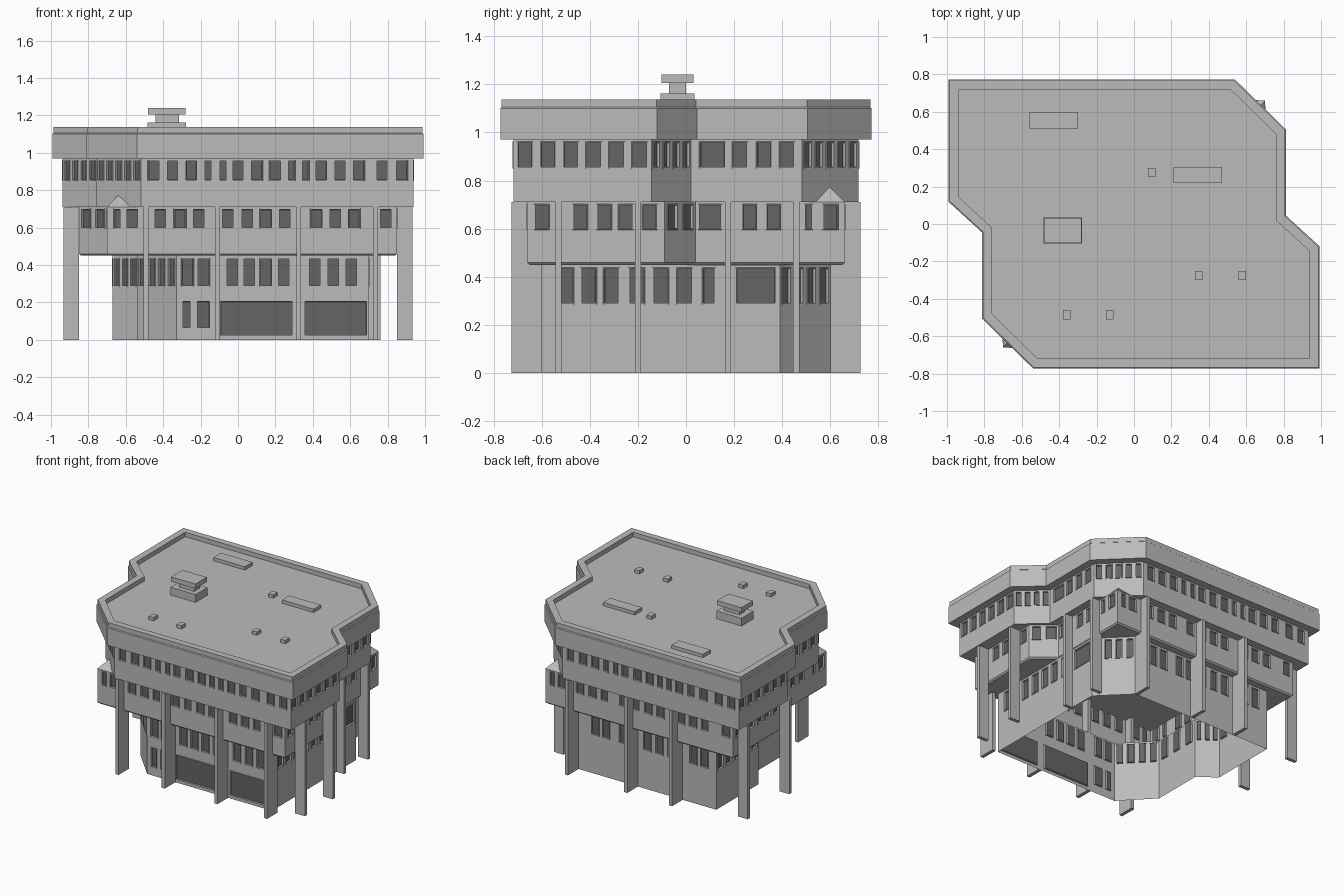
import bpy, bmesh
from mathutils import Vector

if "Cube" in bpy.data.objects:
    bpy.data.objects.remove(bpy.data.objects["Cube"])

glass = bpy.data.materials.new("dark_glass")
glass.diffuse_color = (0.13, 0.13, 0.13, 1)
glass.use_nodes = True
glass.node_tree.nodes["Principled BSDF"].inputs["Base Color"].default_value = glass.diffuse_color
wall_mat = bpy.data.materials.new("concrete")
wall_mat.diffuse_color = (0.5, 0.5, 0.5, 1)
wall_mat.use_nodes = True
wall_mat.node_tree.nodes["Principled BSDF"].inputs["Base Color"].default_value = wall_mat.diffuse_color


def finish(bm, name):
    me = bpy.data.meshes.new(name)
    bm.to_mesh(me)
    bm.free()
    me.materials.append(wall_mat)
    me.materials.append(glass)
    ob = bpy.data.objects.new(name, me)
    bpy.context.collection.objects.link(ob)
    return ob


def both(half):
    """Complete an outline by half-turn symmetry."""
    return half + [(-x, -y) for x, y in half]


def offset(pts, d):
    """Shrink a counter-clockwise outline by d."""
    out = []
    for i, p in enumerate(pts):
        a, p, b = Vector(pts[i - 1]), Vector(p), Vector(pts[(i + 1) % len(pts)])
        e, f = (p - a).normalized(), (b - p).normalized()
        n, m = Vector((-e.y, e.x)), Vector((-f.y, f.x))
        q = p + (n + m) * (d / (1 + n.dot(m)))
        out.append((q.x, q.y))
    return out


def quad(bm, *co):
    return bm.faces.new([bm.verts.new(c) for c in co])


def band(bm, lo, z0, hi, z1):
    """Strip of quads between two outlines with equal point counts."""
    for i in range(len(lo)):
        j = (i + 1) % len(lo)
        quad(bm, (*lo[i], z0), (*lo[j], z0), (*hi[j], z1), (*hi[i], z1))


def cap(bm, loops, z, up):
    """Flat fill of an outline, or of the ring between two outlines."""
    edges = []
    for pts in loops:
        vs = [bm.verts.new((x, y, z)) for x, y in pts]
        edges += [bm.edges.new((vs[i - 1], vs[i])) for i in range(len(vs))]
    bmesh.ops.triangle_fill(bm, edges=edges, use_beauty=True,
                            normal=(0, 0, 1 if up else -1))


def wall(bm, a, b, z0, z1, wins, w0, w1, panes, s=1):
    """One wall with a row of windows; wins is a count or (centre, width[, sill])."""
    a, b = Vector(a), Vector(b)
    length, d = (b - a).length, (b - a).normalized()
    if isinstance(wins, int):
        step = length / max(wins, 1)
        spans = [(step * (i + .5) - min(.034, step * .36),
                  step * (i + .5) + min(.034, step * .36), w0) for i in range(wins)]
    else:
        k = 0 if abs(d.x) > abs(d.y) else 1
        spans = []
        for w in wins:
            u = (w[0] - a[k]) / d[k]
            spans.append((u - w[1] / 2, u + w[1] / 2, w[2] if len(w) > 2 else w0))
    spans.sort()

    def cell(u0, u1, lo, hi):
        p, q = (a + d * u0) * s, (a + d * u1) * s
        return quad(bm, (*p, lo), (*q, lo), (*q, hi), (*p, hi))
    at = 0
    for u0, u1, sill in spans:
        cell(at, u0, z0, z1)
        cell(u0, u1, z0, sill)
        cell(u0, u1, w1, z1)
        panes.append(cell(u0, u1, sill, w1))
        at = u1
    cell(at, length, z0, z1)


def frames(bm, panes):
    """Raised frame and recessed glass for every pane."""
    bm.normal_update()
    bmesh.ops.inset_individual(bm, faces=panes, thickness=.001, depth=.004)
    bmesh.ops.inset_individual(bm, faces=panes, thickness=.007, depth=0)
    bmesh.ops.inset_individual(bm, faces=panes, thickness=.001, depth=-.014)
    for f in panes:
        f.material_index = 1


def box(name, x0, x1, y0, y1, z0, z1):
    bm = bmesh.new()
    bmesh.ops.create_cube(bm, size=1)
    for v in bm.verts:
        v.co = ((x0 + x1) / 2 + v.co.x * (x1 - x0), (y0 + y1) / 2 + v.co.y * (y1 - y0),
                (z0 + z1) / 2 + v.co.z * (z1 - z0))
    return finish(bm, name)


def row(w, *centres):
    return [(c, w) for c in centres]


roof = both([(-.54, -.772), (.993, -.772), (.993, -.12), (.813, .045), (.813, .505)])
third = offset(roof, .055)
second = both([(-.70, -.66), (.85, -.66), (.85, -.09), (.70, .04)])
first = [(-.33, -.6), (.70, -.6), (.70, .39), (.49, .6), (-.67, .6),
         (-.67, .1), (-.54, 0), (-.54, -.38)]

# Roof fascia, parapet and deck
bm = bmesh.new()
rim, inner = offset(roof, .006), offset(roof, .055)
band(bm, roof, .97, roof, 1.10)
band(bm, roof, 1.10, rim, 1.105)
band(bm, rim, 1.105, rim, 1.138)
band(bm, rim, 1.138, inner, 1.138)
band(bm, inner, 1.138, inner, 1.105)
cap(bm, [inner], 1.105, True)
cap(bm, [roof, third], .97, False)
finish(bm, "roof")

# Third floor
W3 = [row(.066, -.45, -.35, -.25, 0, .1, .2, .445, .545, .645, .77, .875)
      + row(.043, -.16, -.08, .285, .36),
      6, 4, [(.11, .11)] + row(.066, .225, .325, .42), 5]
bm, panes = bmesh.new(), []
for s in (1, -1):
    for i, w in enumerate(W3):
        wall(bm, third[i], third[i + 1 if i < 4 else 5], .71, .97, w, .85, .962, panes, s)
frames(bm, panes)
cap(bm, [third], .71, False)
finish(bm, "third_floor")

# Second floor with a small bevel along its soffit
W2 = [row(.068, -.565, -.415, -.31, -.21, -.055, .05, .15, .25, .42, .52, .62, .79)
      + [(-.645, .04)],
      row(.064, -.6, -.44, -.34, -.25, -.15), 2,
      [(.1, .1), (.265, .066), (.365, .066), (.51, .036), (.6, .066)]]
bm, panes = bmesh.new(), []
for s in (1, -1):
    for i, w in enumerate(W2):
        wall(bm, second[i], second[i + 1], .46, .71, w, .595, .702, panes, s)
frames(bm, panes)
soffit = offset(second, .01)
band(bm, soffit, .45, second, .46)
cap(bm, [soffit, first], .45, False)
finish(bm, "second_floor")

# Sloped caps where the square corners pass the chamfered floor above
bm = bmesh.new()
for s in (1, -1):
    k, l, r, t = [(x * s, y * s, z) for x, y, z in
                  ((-.70, -.66, .71), (-.70, -.52, .71), (-.56, -.66, .71), (-.635, -.59, .78))]
    for tri in ((k, r, t), (l, k, t), (r, l, t), (k, l, r)):
        quad(bm, *tri)
finish(bm, "corner_caps")

# Ground floor: upper window band and lower door band, open underneath
W1 = [row(.068, -.27, -.185, -.03, .06, .15, .245, .41, .51, .605),
      row(.068, -.5, -.405, -.31, -.205, -.105, -.005) + [(.095, .055), (.29, .17)],
      4, row(.068, .33, .24, .1, .01, -.1, -.2, -.3, -.48, -.57), 5, 3, 3, 4]
doors = [(-.275, .05, .06), (-.185, .075, .06), (.1, .39), (.522, .34)]
bm, panes = bmesh.new(), []
for i, w in enumerate(W1):
    a, b = first[i], first[(i + 1) % 8]
    wall(bm, a, b, .25, .45, w, .285, .438, panes)
    wall(bm, a, b, 0, .25, doors if i == 0 else 0, .02, .21, panes)
frames(bm, panes)
finish(bm, "ground_floor")

# Fin columns on all sides
T = .013
for x in (-.492, -.11, .325, .735):
    box("front_fin", x - T, x + T, -.725, -.6, 0, .71)
for x in (.48, -.01, -.38):
    box("back_fin", x - T, x + T, .6, .725, 0, .71)
for y, x0, x1 in ((-.53, .85, .932), (-.2, .85, .932), (.175, .68, .762), (.458, .68, .762)):
    box("right_fin", x0, x1, y - T, y + T, 0, .71)
for y in (.59, .1):
    box("left_fin", -.932, -.85, y - T, y + T, 0, .71)

# Rooftop vent tower, hatches and small vents
box("vent_base", -.483, -.277, -.105, .035, 1.10, 1.163)
box("vent_neck", -.44, -.315, -.07, 0, 1.163, 1.205)
box("vent_cap", -.48, -.28, -.102, .032, 1.205, 1.24)
box("roof_hatch", -.56, -.30, .51, .60, 1.10, 1.13)
box("roof_hatch", .21, .47, .22, .305, 1.10, 1.13)
for x, y in ((.095, .275), (.345, -.275), (.58, -.275), (-.36, -.485), (-.13, -.485)):
    box("small_vent", x - .02, x + .02, y - .025, y + .025, 1.10, 1.13)
